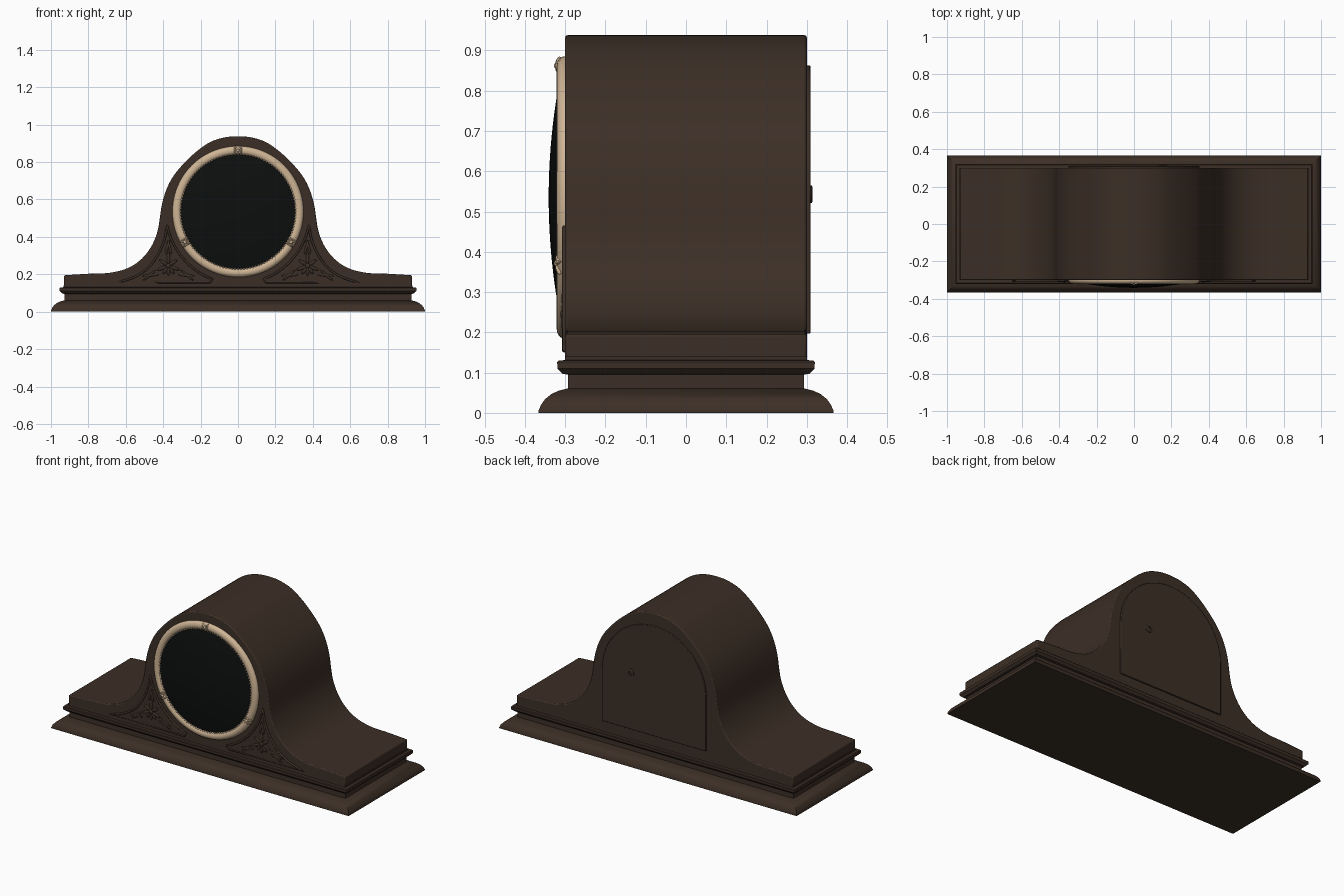
import bpy, bmesh, math
from mathutils import Matrix, Vector

cube = bpy.data.objects.get("Cube")
if cube:
    bpy.data.objects.remove(cube)


def material(name, rgb, rough):
    m = bpy.data.materials.new(name)
    m.use_nodes = True
    m.diffuse_color = (*rgb, 1)
    shader = m.node_tree.nodes["Principled BSDF"]
    shader.inputs["Base Color"].default_value = (*rgb, 1)
    shader.inputs["Roughness"].default_value = rough
    return m


WOOD = material("dark walnut", (0.045, 0.028, 0.019), 0.6)
CREAM = material("aged cream brass", (0.62, 0.46, 0.30), 0.5)
BLACK = material("black glass", (0.004, 0.0045, 0.0045), 0.3)


def finish(name, bm, mat, bevel=0, angle=35):
    bmesh.ops.recalc_face_normals(bm, faces=bm.faces)
    mesh = bpy.data.meshes.new(name)
    bm.to_mesh(mesh)
    bm.free()
    mesh.materials.append(mat)
    ob = bpy.data.objects.new(name, mesh)
    bpy.context.collection.objects.link(ob)
    if bevel:
        mod = ob.modifiers.new("soft edges", "BEVEL")
        mod.width, mod.segments = bevel, 2
        mod.limit_method, mod.angle_limit = "ANGLE", math.radians(50)
    bpy.ops.object.select_all(action="DESELECT")
    ob.select_set(True)
    bpy.context.view_layer.objects.active = ob
    bpy.ops.object.shade_smooth_by_angle(angle=math.radians(angle))
    return ob


def spline(points, steps=6):
    """Smooth curve passing through 2D points."""
    p = [Vector(q) for q in points]
    p = [2 * p[0] - p[1]] + p + [2 * p[-1] - p[-2]]
    out = []
    for a, b, c, d in zip(p, p[1:], p[2:], p[3:]):
        for i in range(steps):
            t = i / steps
            out.append(0.5 * (2 * b + (c - a) * t + (2 * a - 5 * b + 4 * c - d) * t**2
                              + (3 * b - a - 3 * c + d) * t**3))
    return out + [p[-2]]


def prism(name, outline, y0, y1, mat, bevel=0):
    """Extrude an x-z outline from y0 to y1."""
    bm = bmesh.new()
    face = bm.faces.new([bm.verts.new((x, y0, z)) for x, z in outline])
    ext = bmesh.ops.extrude_face_region(bm, geom=[face])
    moved = [g for g in ext["geom"] if isinstance(g, bmesh.types.BMVert)]
    bmesh.ops.translate(bm, verts=moved, vec=(0, y1 - y0, 0))
    return finish(name, bm, mat, bevel)


def lathe(name, profile, centre, mat, steps=96):
    """Spin a (radius, y) profile about a line running front to back."""
    bm = bmesh.new()
    vs = [bm.verts.new((r, y, 0)) for r, y in profile]
    es = [bm.edges.new(e) for e in zip(vs, vs[1:])]
    bmesh.ops.spin(bm, geom=vs + es, cent=(0, 0, 0), axis=(0, 1, 0),
                   angle=2 * math.pi, steps=steps, use_duplicate=False)
    bmesh.ops.remove_doubles(bm, verts=bm.verts, dist=1e-5)
    bmesh.ops.translate(bm, verts=bm.verts, vec=centre)
    return finish(name, bm, mat)


def blob(bm, x, y, z, size, turn=0):
    """Ellipsoid whose long axis points at angle turn in the x-z plane."""
    m = (Matrix.Translation((x, y, z)) @ Matrix.Rotation(-turn, 4, "Y")
         @ Matrix.Diagonal((*size, 1)))
    bmesh.ops.create_uvsphere(bm, u_segments=12, v_segments=8, radius=1, matrix=m)


# Stepped plinth: rectangles stacked as (inset, height)
steps = [(0, 0), (0, .006), (.006, .02), (.016, .034), (.032, .047), (.05, .055), (.07, .06),
         (.073, .06), (.073, .095), (.06, .097), (.047, .11), (.046, .126), (.05, .13),
         (.066, .131), (.066, .14)]
bm = bmesh.new()
rings = []
for inset, z in steps:
    w, d = 1 - inset, .366 - inset
    rings.append([bm.verts.new((sx * w, sy * d, z))
                  for sx, sy in ((-1, -1), (1, -1), (1, 1), (-1, 1))])
for a, b in zip(rings, rings[1:]):
    for i in range(4):
        j = (i + 1) % 4
        bm.faces.new((a[i], a[j], b[j], b[i]))
bm.faces.new(rings[0])
bm.faces.new(rings[-1])
finish("plinth", bm, WOOD)

# Humped case: half outline from the crown down to the shoulder, mirrored
half = [(.085, .929), (.17, .895), (.27, .813), (.355, .71), (.403, .59), (.433, .42),
        (.49, .31), (.575, .24), (.68, .209), (.8, .203), (.93, .195)]
hump = spline([(-x, z) for x, z in reversed(half)] + [(0, .938)] + half)
prism("case", [(-.93, .132)] + hump + [(.93, .132)], -.3, .3, WOOD, .006)

# Arched back door with a small lock ring
arch = [(.35 * math.cos(t), .513 + .35 * math.sin(t))
        for t in (math.pi * i / 40 for i in range(41))]
prism("back_door", [(.35, .197)] + arch + [(-.35, .197)], .298, .309, WOOD, .003)
lathe("door_lock", [(.022, .307), (.022, .312), (.018, .314), (.011, .314), (.009, .310),
                    (0, .310)], (.155, 0, .543), WOOD, 24)

# Dial: domed glass and rounded bezel
MID = .535
dome = [(.312 * i / 12, -.341 + .031 * (i / 12) ** 2) for i in range(13)]
lathe("dial_glass", dome + [(.312, -.298)], (0, 0, MID), BLACK)
bezel = [(.327 + .0235 * math.cos(t), -.301 - .02 * math.sin(t))
         for t in (math.pi * i / 12 for i in range(13))]
lathe("bezel", [(.3505, -.297)] + bezel + [(.3035, -.297)], (0, 0, MID), CREAM)

# Fine beading along the inner rim
bm = bmesh.new()
for i in range(120):
    t = math.tau * i / 120
    spot = Matrix.Translation((.308 * math.cos(t), -.312, MID + .308 * math.sin(t)))
    bmesh.ops.create_icosphere(bm, subdivisions=1, radius=.006, matrix=spot)
finish("bezel_beading", bm, CREAM, angle=60)

# Three crossed ribbons tied round the bezel
bm = bmesh.new()
for deg in (90, 210, 330):
    t = math.radians(deg)
    x, z = .327 * math.cos(t), MID + .327 * math.sin(t)
    for tilt in (-.7, .7):
        blob(bm, x, -.314, z, (.03, .011, .006), t + tilt)
    for side in (-1, 1):
        blob(bm, x - side * .017 * math.sin(t), -.314, z + side * .017 * math.cos(t),
             (.021, .01, .005), t)
    blob(bm, x, -.319, z, (.009, .009, .009))
finish("bezel_ribbons", bm, CREAM, angle=60)

# Carved corner panels either side of the dial
inner = [(.386 * math.cos(t), MID + .386 * math.sin(t))
         for t in (math.radians(-69 + 57 * i / 14) for i in range(15))]
outer = spline([(.38, .46), (.392, .39), (.425, .31), (.48, .235), (.555, .185), (.645, .155)], 4)
for side, label in ((1, "left"), (-1, "right")):
    outline = [(side * x, z) for x, z in inner + [tuple(v) for v in outer] + [(.15, .155)]]
    prism(label + "_corner_panel", outline, -.298, -.303, WOOD)

    # Raised rim
    curve = bpy.data.curves.new(label + "_corner_rim", "CURVE")
    curve.dimensions = "3D"
    curve.bevel_depth, curve.bevel_resolution = .006, 2
    line = curve.splines.new("POLY")
    line.points.add(len(outline) - 1)
    for point, (x, z) in zip(line.points, outline):
        point.co = (x, -.302, z, 1)
    line.use_cyclic_u = True
    curve.materials.append(WOOD)
    rim = bpy.data.objects.new(label + "_corner_rim", curve)
    bpy.context.collection.objects.link(rim)
    bpy.ops.object.select_all(action="DESELECT")
    rim.select_set(True)
    bpy.context.view_layer.objects.active = rim
    bpy.ops.object.convert(target="MESH")

    # Flower with leaves reaching into the three corners
    bm = bmesh.new()
    cx, cz = .372, .245
    for deg, reach in ((90, .065), (35, .05), (145, .05), (-20, .055), (200, .055),
                       (-55, .045), (235, .045), (-90, .045)):
        t = math.radians(deg)
        blob(bm, side * (cx + reach * .6 * math.cos(t)), -.303, cz + reach * .6 * math.sin(t),
             (reach * .55, .006, .009), t if side > 0 else math.pi - t)
    for x, z, length, deg in ((.372, .345, .04, 90), (.47, .195, .045, -22), (.275, .195, .045, 202)):
        t = math.radians(deg)
        for tilt in (-.3, .3):
            blob(bm, side * (x + .02 * math.sin(tilt) * math.sin(t)), -.303, z,
                 (length, .005, .007), t + tilt if side > 0 else math.pi - t - tilt)
    blob(bm, side * cx, -.304, cz, (.014, .008, .014))
    finish(label + "_carved_flower", bm, WOOD, angle=60)
